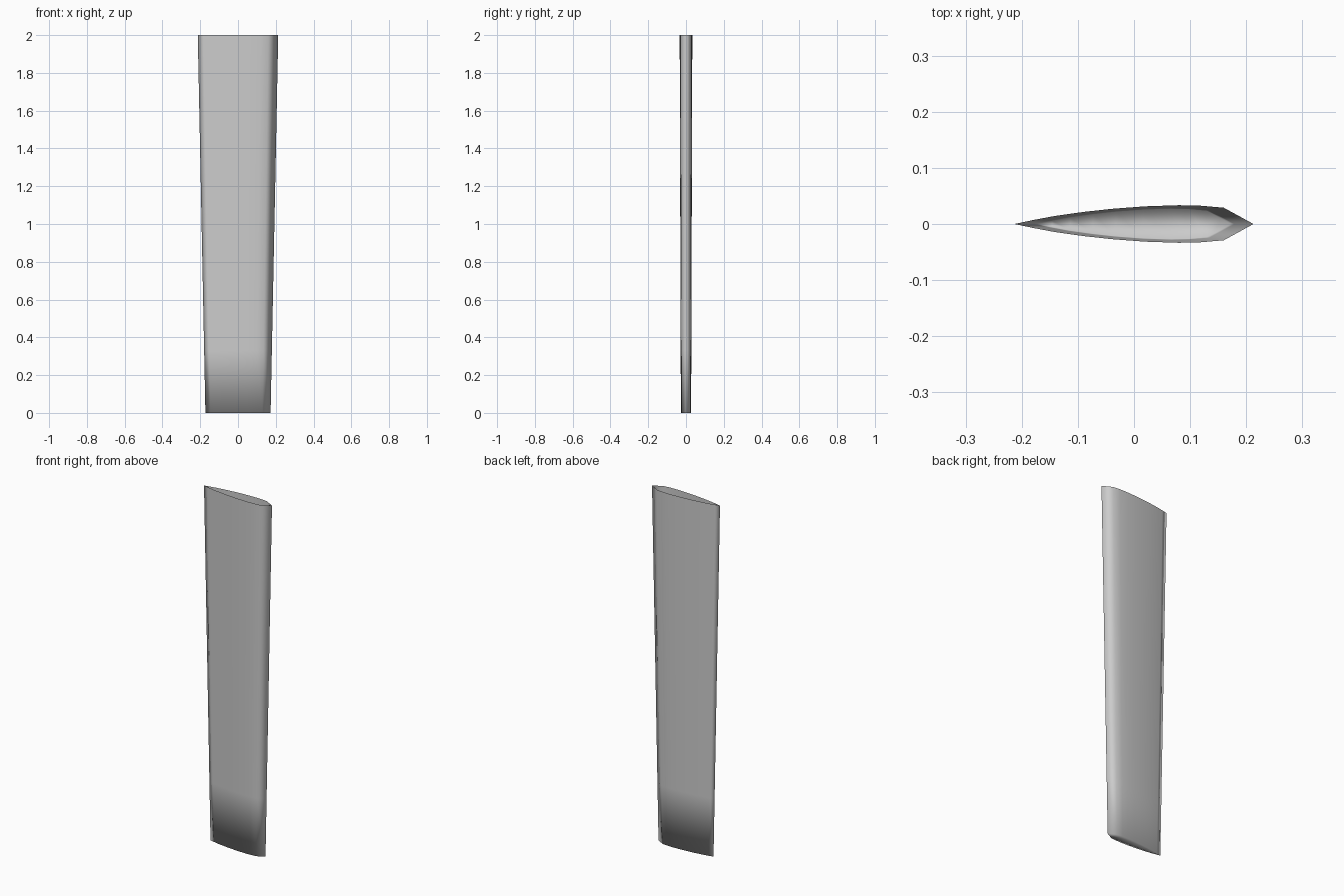
import bpy, bmesh

if "Cube" in bpy.data.objects:
    bpy.data.objects.remove(bpy.data.objects["Cube"])

# Half of the foil section at the top (x, half thickness), thin end to blunt end
half = [(-0.213, 0.0), (-0.18, 0.007), (-0.14, 0.0145), (-0.09, 0.0215), (-0.04, 0.027),
        (0.02, 0.0315), (0.08, 0.0335), (0.12, 0.0325), (0.16, 0.029), (0.213, 0.0)]
section = half + [(x, -y) for x, y in reversed(half[1:-1])]

# Blade: tapered rings, open at the top
bm = bmesh.new()
rings = []
for z in (0.0, 0.33, 2.0):
    s = 0.81 + 0.19 * z / 2
    rings.append([bm.verts.new((x * s, y * s, z)) for x, y in section])
n = len(section)
for a, b in zip(rings, rings[1:]):
    for i in range(n):
        j = (i + 1) % n
        bm.faces.new((a[i], a[j], b[j], b[i]))

# Closed foot, strips across the section
m = len(half)
foot = rings[0]
for i in range(m - 1):
    quad = [foot[i], foot[i + 1], foot[(n - i - 1) % n], foot[(n - i) % n]]
    bm.faces.new(list(dict.fromkeys(quad)))

bmesh.ops.recalc_face_normals(bm, faces=bm.faces)
# Make the walls face outwards
bm.normal_update()
probe = max(bm.faces, key=lambda f: f.calc_center_median().y)
if probe.normal.y < 0:
    bmesh.ops.reverse_faces(bm, faces=bm.faces)
for f in bm.faces:
    f.smooth = True

mesh = bpy.data.meshes.new("blade")
bm.to_mesh(mesh)
bm.free()
bpy.context.collection.objects.link(bpy.data.objects.new("blade", mesh))
